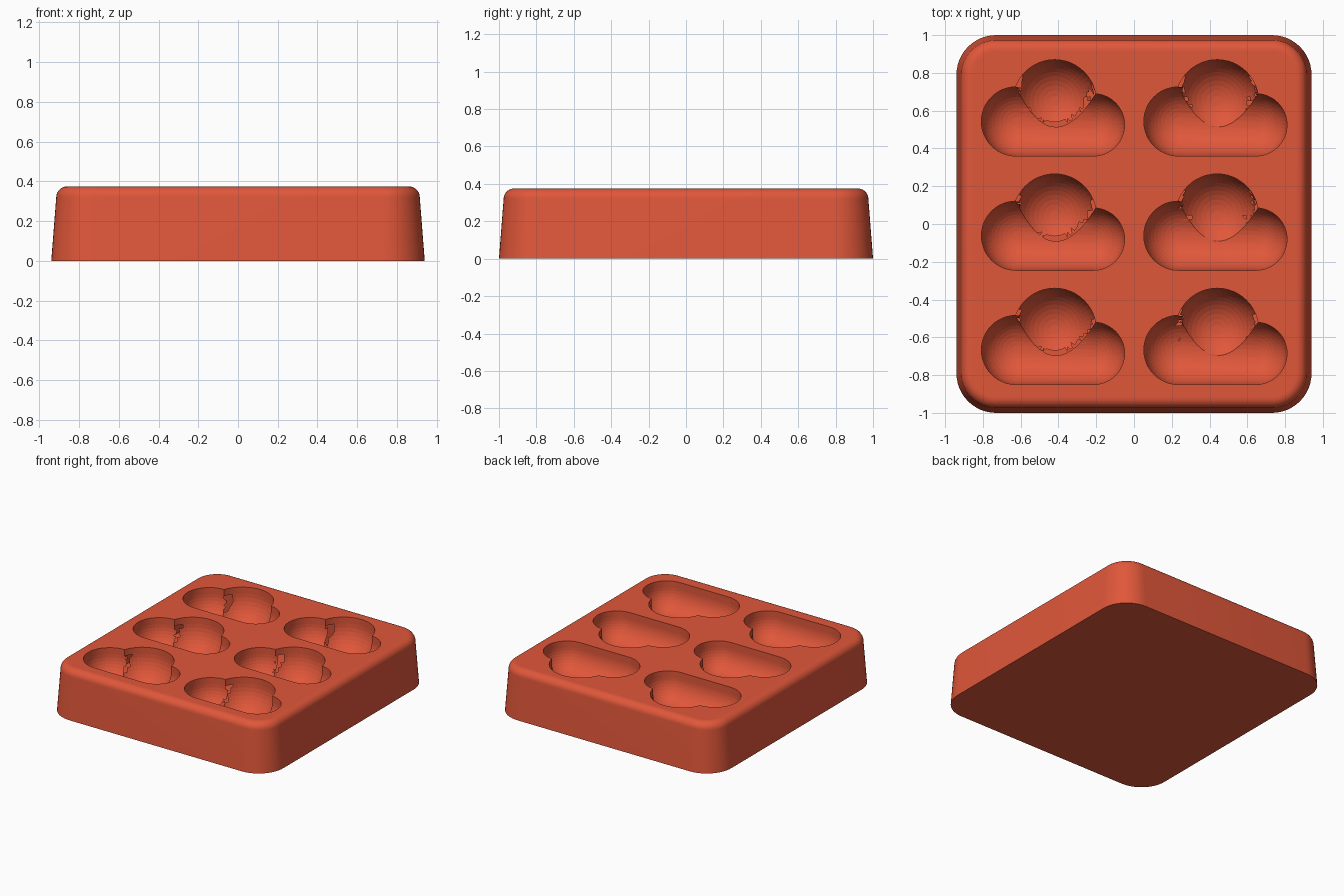
import bpy, bmesh, math
from mathutils import Matrix, Vector

if "Cube" in bpy.data.objects:
    bpy.data.objects.remove(bpy.data.objects["Cube"], do_unlink=True)

HALF_X, HALF_Y, HEIGHT = 0.94, 1.0, 0.375
CORNER, FILLET, TAPER = 0.21, 0.055, 0.025
WALL = 0.05          # straight wall above the rounded cavity floors

red = bpy.data.materials.new("brick_red_silicone")
red.use_nodes = True
colour = (0.745, 0.095, 0.042, 1)
red.diffuse_color = colour
red.node_tree.nodes["Principled BSDF"].inputs["Base Color"].default_value = colour


def finish(name, bm):
    bmesh.ops.recalc_face_normals(bm, faces=bm.faces)
    mesh = bpy.data.meshes.new(name)
    bm.to_mesh(mesh)
    bm.free()
    mesh.materials.append(red)
    obj = bpy.data.objects.new(name, mesh)
    bpy.context.collection.objects.link(obj)
    return obj


def rounded_ring(bm, inset, z, steps=12):
    """Rounded rectangle of vertices, drawn in by the inset."""
    ring = []
    for quarter, (sx, sy) in enumerate([(1, 1), (-1, 1), (-1, -1), (1, -1)]):
        for i in range(steps + 1):
            a = (quarter + i / steps) * math.pi / 2
            r = CORNER - inset
            ring.append(bm.verts.new((sx * (HALF_X - CORNER) + r * math.cos(a),
                                      sy * (HALF_Y - CORNER) + r * math.sin(a), z)))
    return ring


# Tapered tray body with a rounded upper edge
bm = bmesh.new()
sections = [(0, 0)]
for i in range(9):
    a = i / 8 * math.pi / 2
    sections.append((TAPER + FILLET * (1 - math.cos(a)),
                     HEIGHT - FILLET + FILLET * math.sin(a)))
sections.append((TAPER + FILLET + 0.01, HEIGHT))
rings = [rounded_ring(bm, inset, z) for inset, z in sections]
for low, high in zip(rings, rings[1:]):
    for i in range(len(low)):
        j = (i + 1) % len(low)
        bm.faces.new((low[i], low[j], high[j], high[i]))
bm.faces.new(rings[0][::-1])
bm.faces.new(rings[-1])
tray = finish("mould_tray", bm)


def add_bowl(bm, spheres):
    """Hull of spheres and copies lifted above the tray: a round-bottomed bowl."""
    verts = []
    for x, y, r in spheres:
        for z in (HEIGHT - WALL, HEIGHT + 0.1):
            verts += bmesh.ops.create_uvsphere(
                bm, u_segments=48, v_segments=24, radius=r,
                matrix=Matrix.Translation(Vector((x, y, z))))["verts"]
    out = bmesh.ops.convex_hull(bm, input=verts)
    junk = {e for e in out["geom_interior"] + out["geom_unused"]
            if isinstance(e, bmesh.types.BMVert)}
    bmesh.ops.delete(bm, geom=list(junk), context="VERTS")


# Cloud lobes, relative to each cavity's centre: x, y, radius
puff = [(0.01, 0.05, 0.22)]
base = [(-0.195, -0.057, 0.183), (0.215, -0.075, 0.165)]

for name, lobes in (("puff_cutter", puff), ("base_cutter", base)):
    bm = bmesh.new()
    for cx in (-0.43, 0.43):
        for row in (-1, 0, 1):
            cy = -0.005 + row * 0.605
            add_bowl(bm, [(cx + x, cy + y, r) for x, y, r in lobes])
    cutter = finish(name, bm)
    cutter.hide_render = True
    cut = tray.modifiers.new(name, "BOOLEAN")
    cut.operation = "DIFFERENCE"
    cut.solver = "EXACT"
    cut.object = cutter
    bpy.context.view_layer.objects.active = tray
    bpy.ops.object.modifier_apply(modifier=cut.name)
    bpy.data.objects.remove(cutter, do_unlink=True)

# Smooth bowls and edges, crisp rims
for obj in bpy.context.selected_objects:
    obj.select_set(False)
tray.select_set(True)
bpy.context.view_layer.objects.active = tray
bpy.ops.object.shade_smooth_by_angle(angle=math.radians(30))
